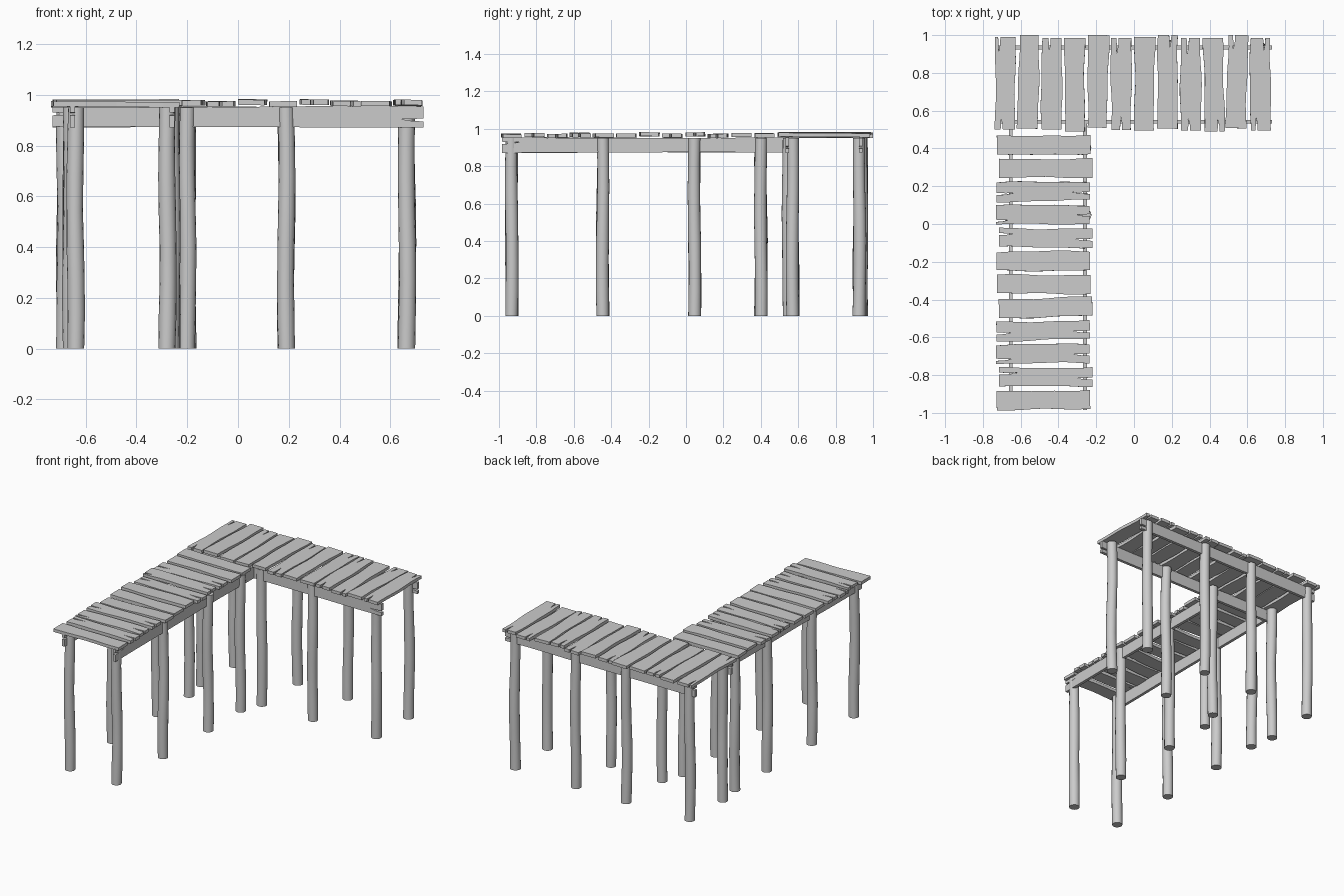
import bpy, bmesh, math, random
from mathutils import Matrix, Vector

if "Cube" in bpy.data.objects:
    bpy.data.objects.remove(bpy.data.objects["Cube"])

random.seed(7)
R = random.Random(7)


def finish(bm, name, matrix, smooth):
    bmesh.ops.recalc_face_normals(bm, faces=bm.faces)
    mesh = bpy.data.meshes.new(name)
    bm.to_mesh(mesh)
    bm.free()
    ob = bpy.data.objects.new(name, mesh)
    bpy.context.collection.objects.link(ob)
    ob.matrix_world = matrix
    if smooth:
        mesh.shade_smooth()
        mesh.set_sharp_from_angle(angle=math.radians(40))
    return ob


def board(name, length, width, thick, matrix, wave, cracks=(None, None)):
    """Rough-sawn board along local x: wavy outline with optional end splits, extruded."""
    n = 9
    sides = []
    for s in (-1, 1):
        p1, p2 = R.uniform(0, 6.28), R.uniform(0, 6.28)
        edge = []
        for i in range(n):
            t = i / (n - 1)
            off = wave * (0.65 * math.sin(4.5 * t + p1) + 0.35 * math.sin(11 * t + p2))
            edge.append(((t - 0.5) * length, s * width / 2 + off))
        sides.append(edge)
    low, high = sides

    def split(sign, crack):
        if crack is None:
            return []
        x = sign * length / 2
        depth = R.uniform(0.06, 0.1)
        h = 0.006
        pts = [(x, crack - h), (x - sign * depth * 0.5, crack - h * 0.7),
               (x - sign * depth, crack + 0.004), (x - sign * depth * 0.5, crack + h * 0.5),
               (x, crack + h)]
        return pts if sign > 0 else pts[::-1]

    outline = low + split(1, cracks[1]) + high[::-1] + split(-1, cracks[0])
    bm = bmesh.new()
    face = bm.faces.new([bm.verts.new((x, y, -thick / 2)) for x, y in outline])
    ext = bmesh.ops.extrude_face_region(bm, geom=[face])
    top = [v for v in ext["geom"] if isinstance(v, bmesh.types.BMVert)]
    bmesh.ops.translate(bm, verts=top, vec=(0, 0, thick))
    return finish(bm, name, matrix, False)


def post(name, x, y, height=0.95, radius=0.034, sides=16, rings=8):
    """Slightly crooked round log."""
    bm = bmesh.new()
    loops = []
    p, q = R.uniform(0, 6.28), R.uniform(0, 6.28)
    for i in range(rings):
        t = i / (rings - 1)
        cx, cy = 0.003 * math.sin(7 * t + p), 0.003 * math.sin(6 * t + q)
        r = radius * (1 - 0.05 * t) + R.uniform(-0.0012, 0.0012)
        loops.append([bm.verts.new((cx + r * math.cos(k * math.tau / sides),
                                    cy + r * math.sin(k * math.tau / sides), t * height))
                      for k in range(sides)])
    for a, b in zip(loops, loops[1:]):
        for k in range(sides):
            m = (k + 1) % sides
            bm.faces.new((a[k], a[m], b[m], b[k]))
    bm.faces.new(loops[0][::-1])
    bm.faces.new(loops[-1])
    return finish(bm, name, Matrix.Translation((x, y, 0)), True)


def turn(angle, axis):
    return Matrix.Rotation(angle, 4, axis)


QUARTER = math.pi / 2
STEP = 0.1228

# back walkway planks (run along y): end positions and splits repeat loosely
back_ends = [(0.5, 0.99), (0.505, 1.0), (0.5, 0.985), (0.49, 0.985), (0.51, 1.0), (0.497, 0.985),
             (0.495, 0.99), (0.505, 1.0), (0.495, 0.985), (0.49, 0.985), (0.507, 1.0), (0.495, 0.985)]
back_splits = {0: (0.02, 0.03), 2: (None, 0.01), 5: (0.0, 0.02), 7: (None, -0.01),
               8: (0.01, 0.015), 9: (-0.02, None), 10: (None, 0.02), 11: (0.02, -0.02)}
lift = [0.962, 0.967, 0.962, 0.965, 0.967, 0.963, 0.970, 0.963, 0.970, 0.965, 0.963, 0.967]
for i, (y0, y1) in enumerate(back_ends):
    place = Vector((-0.682 + STEP * i, (y0 + y1) / 2, lift[i] + 0.001))
    m = Matrix.Translation(place) @ turn(R.uniform(-0.03, 0.03), 'Y') @ \
        turn(R.uniform(-0.01, 0.01), 'X') @ turn(QUARTER + R.uniform(-0.02, 0.02), 'Z')
    board(f"back_plank_{i + 1}", y1 - y0, 0.106, 0.021, m, 0.006, back_splits.get(i, (None, None)))

# side walkway planks (run along x), pattern repeats every six
side_shift = [0.002, 0.012, -0.001, -0.003, 0.012, 0.0]
side_splits = [(None, None), (None, None), (-0.01, -0.01), (-0.03, -0.005), (0.02, -0.01), (None, None)]
for i in range(12):
    k = i % 6
    place = Vector((-0.48 + side_shift[k], 0.418 - STEP * i, lift[(i + 3) % 12]))
    m = Matrix.Translation(place) @ turn(R.uniform(-0.03, 0.03), 'X') @ \
        turn(R.uniform(-0.008, 0.008), 'Y') @ turn(R.uniform(0.0, 0.025), 'Z')
    board(f"side_plank_{i + 1}", 0.495, 0.1, 0.021, m, 0.006, side_splits[k])

# long beams standing on edge under the planks
upright = turn(QUARTER, 'X')
for label, y in (("front", 0.541), ("rear", 0.934)):
    board(f"back_walkway_{label}_beam", 1.46, 0.08, 0.02,
          Matrix.Translation((0, y, 0.913)) @ upright, 0.003, (0.012, -0.012))
for label, x in (("left", -0.652), ("right", -0.26)):
    board(f"side_walkway_{label}_beam", 1.52, 0.08, 0.02,
          Matrix.Translation((x, -0.225, 0.913)) @ turn(QUARTER, 'Z') @ upright, 0.003, (0.012, None))

# posts: end posts sit inside the beams, middle posts sit outside
n = 0
for x, inset in ((-0.68, 0.022), (-0.2, 0.0), (0.19, 0.0), (0.665, 0.022)):
    for y in (0.548 + inset, 0.938 - inset * 0.5):
        n += 1
        post(f"back_walkway_post_{n}", x, y)
n = 0
for y, inset in ((-0.932, 0.016), (-0.445, 0.0), (0.045, 0.0), (0.4, 0.0)):
    for x in (-0.656 + inset, -0.262 - inset):
        n += 1
        post(f"side_walkway_post_{n}", x, y)
